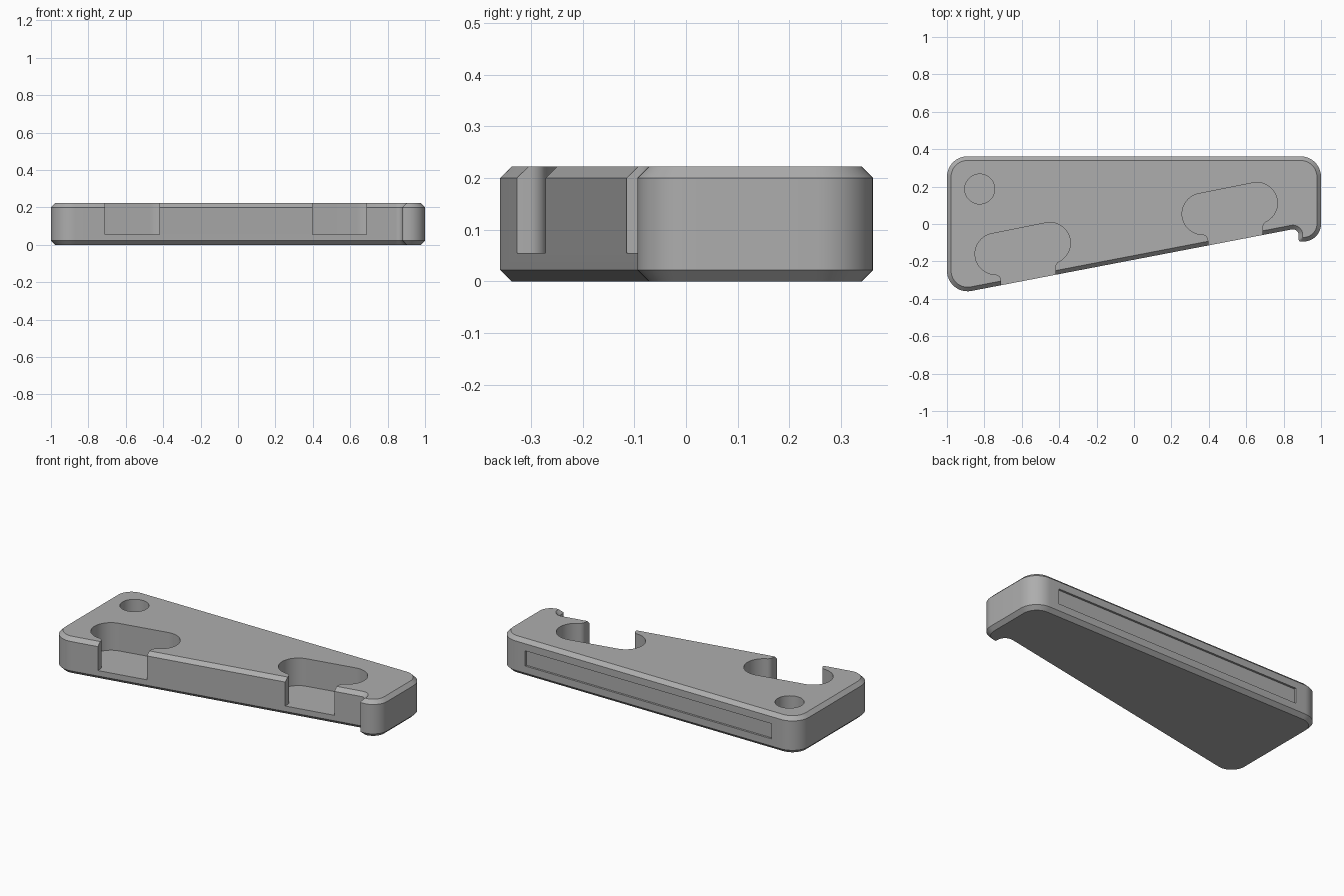
import bpy, bmesh
from math import sin, cos, tan, atan2, pi, sqrt
from mathutils import Vector

if "Cube" in bpy.data.objects:
    bpy.data.objects.remove(bpy.data.objects["Cube"])

HEIGHT, CHAMFER, FLOOR = 0.222, 0.022, 0.055

grey = bpy.data.materials.new("mid_grey")
grey.use_nodes = True
grey.diffuse_color = (0.42, 0.42, 0.42, 1)
grey.node_tree.nodes["Principled BSDF"].inputs["Base Color"].default_value = (0.42, 0.42, 0.42, 1)


def arc(c, r, a0, a1, n=12):
    return [Vector((c[0] + r * cos(a0 + (a1 - a0) * i / n),
                    c[1] + r * sin(a0 + (a1 - a0) * i / n))) for i in range(n + 1)]


def rounded_outline(corners, inset):
    """Counter-clockwise polygon with filleted corners, moved inward by inset."""
    pts, n = [], len(corners)
    for i, (x, y, r) in enumerate(corners):
        p = Vector((x, y))
        d0 = (p - Vector(corners[i - 1][:2])).normalized()
        d1 = (Vector(corners[(i + 1) % n][:2]) - p).normalized()
        turn = atan2(d0.x * d1.y - d0.y * d1.x, d0.dot(d1))
        side = 1 if turn > 0 else -1
        r = max(r - side * inset, 0.002)
        # corner of the inset polygon, then the fillet centre
        n0, n1 = Vector((-d0.y, d0.x)), Vector((-d1.y, d1.x))
        mid = (n0 + n1) / (1 + n0.dot(n1))
        centre = p + mid * (inset + side * r)
        a0 = atan2(-side * n0.y, -side * n0.x)
        pts += arc(centre, r, a0, a0 + turn)
    return pts


def loft(name, rings):
    """Closed solid through stacked outlines given as (points, z)."""
    bm = bmesh.new()
    loops = [[bm.verts.new((p.x, p.y, z)) for p in pts] for pts, z in rings]
    for lo, hi in zip(loops, loops[1:]):
        for i in range(len(lo)):
            j = (i + 1) % len(lo)
            bm.faces.new((lo[i], lo[j], hi[j], hi[i]))
    bm.faces.new(loops[0][::-1])
    bm.faces.new(loops[-1])
    bmesh.ops.recalc_face_normals(bm, faces=bm.faces)
    mesh = bpy.data.meshes.new(name)
    bm.to_mesh(mesh)
    bm.free()
    mesh.materials.append(grey)
    ob = bpy.data.objects.new(name, mesh)
    bpy.context.collection.objects.link(ob)
    return ob


# Wedge body with a small hook at the front left corner
corners = [(-1, 0.362, 0.11), (-1, -0.383, 0.11), (0.88, -0.022, 0.03),
           (0.88, -0.094, 0.012), (1, -0.094, 0.095), (1, 0.362, 0.11)]
outer = rounded_outline(corners, 0)
inner = rounded_outline(corners, CHAMFER)
body = loft("wedge_body", [(inner, 0), (outer, CHAMFER),
                           (outer, HEIGHT - CHAMFER), (inner, HEIGHT)])


def pocket_outline(offset):
    """Slanted capsule opening to the front through a filleted neck."""
    left, right, r, f = Vector((-0.74, -0.16)), Vector((-0.45, -0.102)), 0.11, 0.033
    neck_l, neck_r, front = -0.71, -0.42, -0.5
    tilt = atan2(right.y - left.y, right.x - left.x)

    def fillet(c, x):
        return Vector((x, c.y - sqrt((r + f) ** 2 - (x - c.x) ** 2)))

    fr, fl = fillet(right, neck_r + f), fillet(left, neck_l - f)
    to_r, to_l = right - fr, left - fl
    ar, al = atan2(to_r.y, to_r.x), atan2(to_l.y, to_l.x)
    pts = [Vector((neck_l, front)), Vector((neck_r, front))]
    pts += arc(fr, f, pi, ar, 8)
    pts += arc(right, r, ar - pi, tilt + pi / 2, 24)[1:]
    pts += arc(left, r, tilt + pi / 2, al + pi, 24)
    pts += arc(fl, f, al, 0, 8)[1:]
    return [p + Vector(offset) for p in pts]


# Cutters: two hanging pockets, a round blind hole and a shallow back recess
cutters = []
for label, offset in (("right", (0, 0)), ("left", (1.107, 0.214))):
    pts = pocket_outline(offset)
    cutters.append(loft(label + "_pocket_cutter", [(pts, FLOOR), (pts, 0.4)]))
ring = arc((-0.825, 0.187), 0.08, 0, 2 * pi, 48)[:-1]
cutters.append(loft("hole_cutter", [(ring, FLOOR), (ring, 0.4)]))
slot = [Vector(p) for p in ((-0.825, 0.35), (0.825, 0.35), (0.825, 0.5), (-0.825, 0.5))]
cutters.append(loft("back_recess_cutter", [(slot, 0.065), (slot, 0.157)]))

bpy.context.view_layer.objects.active = body
body.select_set(True)
for cutter in cutters:
    cutter.hide_render = True
    mod = body.modifiers.new(cutter.name, 'BOOLEAN')
    mod.operation, mod.solver, mod.object = 'DIFFERENCE', 'EXACT', cutter
    bpy.ops.object.modifier_apply(modifier=mod.name)
    bpy.data.objects.remove(cutter)

bpy.ops.object.shade_smooth_by_angle(angle=pi / 6)
